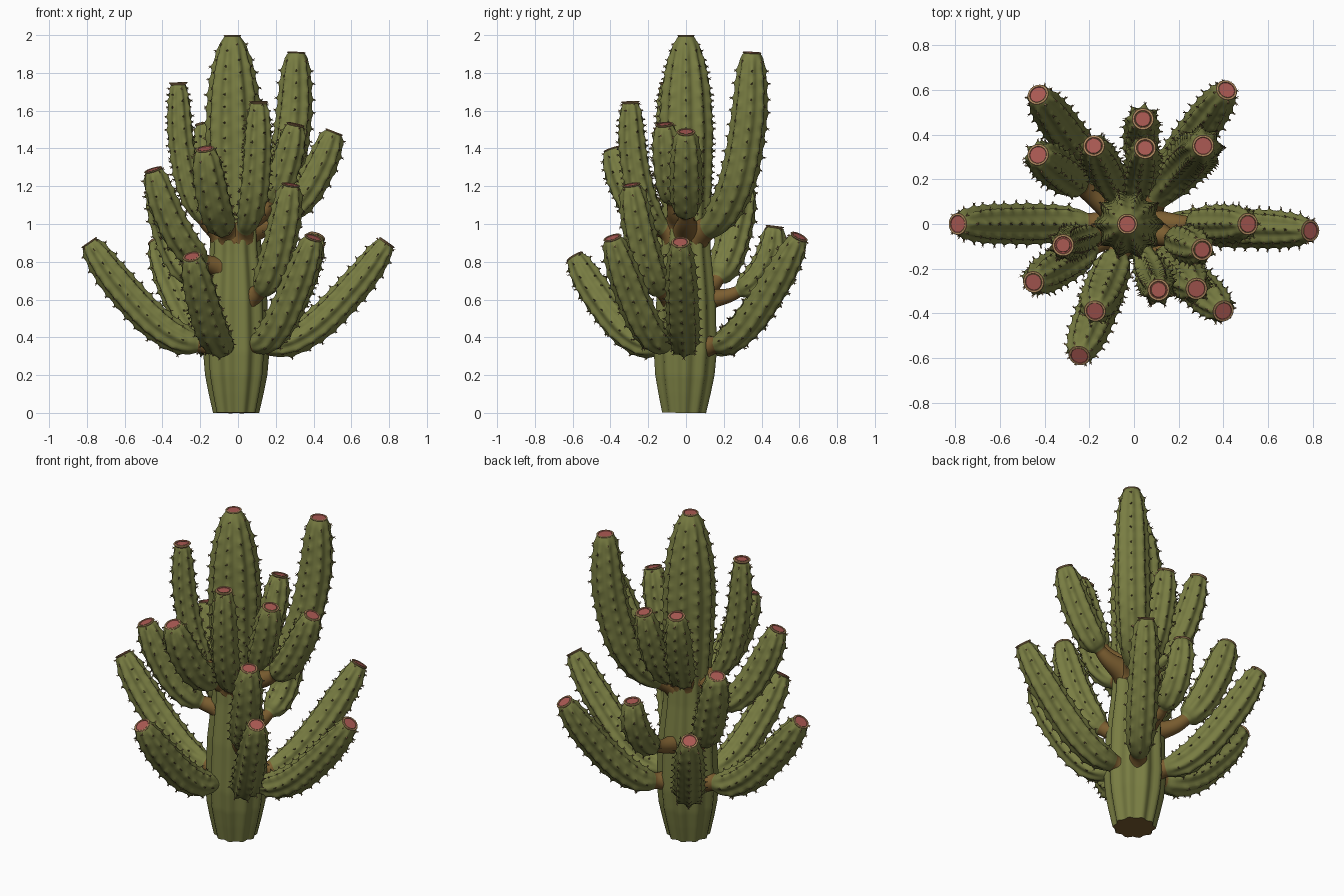
import bpy, bmesh, math, random
from mathutils import Vector

if "Cube" in bpy.data.objects:
    bpy.data.objects.remove(bpy.data.objects["Cube"])

random.seed(4)
UP = Vector((0, 0, 1))


def material(name, rgb):
    m = bpy.data.materials.new(name)
    m.diffuse_color = (*rgb, 1)
    m.use_nodes = True
    m.node_tree.nodes["Principled BSDF"].inputs["Base Color"].default_value = m.diffuse_color
    return m


GREEN, BROWN, TAN, RED, SPINE = range(5)
MATS = [material("cactus_green", (0.19, 0.205, 0.055)),
        material("woody_brown", (0.20, 0.112, 0.03)),
        material("rim_tan", (0.45, 0.27, 0.12)),
        material("tip_red", (0.40, 0.10, 0.085)),
        material("spine_brown", (0.18, 0.12, 0.055))]


def lerp_table(table, t):
    for (a, ra), (b, rb) in zip(table, table[1:]):
        if t <= b:
            return ra + (rb - ra) * max(0, (t - a) / (b - a))
    return table[-1][1]


def smooth_path(pts, step):
    """Catmull-Rom curve resampled at even arc length."""
    p = [pts[0] * 2 - pts[1]] + pts + [pts[-1] * 2 - pts[-2]]
    fine = []
    for i in range(1, len(p) - 2):
        a, b, c, d = p[i - 1:i + 3]
        for k in range(40):
            t = k / 40
            fine.append(0.5 * (2 * b + (c - a) * t + (2 * a - 5 * b + 4 * c - d) * t ** 2
                               + (3 * b - a - 3 * c + d) * t ** 3))
    fine.append(pts[-1])
    dist = [0]
    for a, b in zip(fine, fine[1:]):
        dist.append(dist[-1] + (b - a).length)
    n = max(8, round(dist[-1] / step))
    out, j = [], 0
    for i in range(n + 1):
        s = dist[-1] * i / n
        while j < len(fine) - 2 and dist[j + 1] < s:
            j += 1
        f = (s - dist[j]) / (dist[j + 1] - dist[j])
        out.append(fine[j].lerp(fine[j + 1], f))
    return out, dist[-1]


def add_spines(bm, p, out, along, side, mat):
    # cluster of three small thorns
    for k in range(3):
        a = k * 2.094 + random.random()
        d = (out + 0.8 * (along * math.cos(a) + side * math.sin(a))).normalized()
        u = d.cross(along if abs(d.dot(along)) < 0.9 else side).normalized()
        w = d.cross(u)
        base = [bm.verts.new(p - d * 0.004 + 0.0045 * (u * math.cos(q) + w * math.sin(q)))
                for q in (0, 2.094, 4.189)]
        top = bm.verts.new(p + d * random.uniform(0.009, 0.017))
        for i in range(3):
            f = bm.faces.new((base[i], base[(i + 1) % 3], top))
            f.material_index = mat


def ribbed_stem(name, pts, radius, ribs, neck=0.0, side_axis=None, spine_from=0.2, tip_r=0.04):
    """Ribbed tube along a path, with thorns and a flat coloured tip."""
    step, gap, depth = 0.0165, 0.075, 0.13
    path, length = smooth_path(pts, step)
    n, sides = len(path), ribs * 6
    bm = bmesh.new()
    rings = []

    def skin(a, b, mat):
        for i in range(len(a)):
            j = (i + 1) % len(a)
            bm.faces.new((a[i], a[j], b[j], b[i])).material_index = mat

    for i, c in enumerate(path):
        t = i / (n - 1)
        tan = (path[min(i + 1, n - 1)] - path[max(i - 1, 0)]).normalized()
        side = (side_axis - tan * side_axis.dot(tan)).normalized()
        other = tan.cross(side)
        r = radius(t)
        body = min(1, max(0, (t - neck) / 0.1)) if neck else 1
        body *= min(1, (1 - t) / 0.06)
        ring = []
        for k in range(sides):
            a = 2 * math.pi * k / sides
            d = side * math.cos(a) + other * math.sin(a)
            rib = 0.5 + 0.5 * math.cos(ribs * a)
            phase = t * length / gap + 0.5 * ((k + 3) // 6 % 2)
            spiny = spine_from < t < 0.985
            bump = max(0, math.cos(2 * math.pi * phase)) ** 2 * rib ** 2 * 0.011 * body * spiny
            p = c + d * (r * (1 - depth * body * (1 - rib)) + bump)
            ring.append(bm.verts.new(p))
            # thorns sit on the rib crests, at each bump
            if k % 6 == 0 and spiny and (phase + step / gap / 2) % 1 < step / gap:
                add_spines(bm, p, d, tan, side, TAN if (1 - t) * length < 0.06 else SPINE)
        if rings:
            skin(rings[-1], ring, BROWN if t <= neck + 0.015 and neck else GREEN)
        rings.append(ring)

    def tip_ring(rad, h):
        c = path[-1] + tan * h
        return [bm.verts.new(c + rad * (side * math.cos(2 * math.pi * k / sides)
                                        + other * math.sin(2 * math.pi * k / sides)))
                for k in range(sides)]
    # flared tan rim, then the red disc inside it
    prev = rings[-1]
    for rad, h, m in ((0.98, -0.014, TAN), (1.24, -0.003, TAN), (1.18, 0, TAN),
                      (0.98, 0, TAN), (0.92, -0.003, RED)):
        ring = tip_ring(tip_r * rad, h)
        skin(prev, ring, m)
        prev = ring
    bm.faces.new(prev).material_index = RED
    bm.faces.new(rings[0][::-1]).material_index = BROWN
    for f in bm.faces:
        f.smooth = f.material_index in (GREEN, BROWN) and len(f.verts) == 4
    me = bpy.data.meshes.new(name)
    bm.to_mesh(me)
    bm.free()
    for m in MATS:
        me.materials.append(m)
    bpy.context.collection.objects.link(bpy.data.objects.new(name, me))


# trunk
TRUNK = [(0, .122), (.05, .145), (.1, .165), (.16, .175), (.3, .165), (.42, .138), (.5, .13),
         (.6, .14), (.75, .148), (.85, .134), (.92, .108), (.97, .075), (.985, .058), (1, .036)]
ribbed_stem("trunk", [Vector((-.01, -.01, 0)), Vector((-.01, 0, .6)), Vector((-.02, 0, 1.3)),
                      Vector((-.03, 0, 2))],
            lambda t: lerp_table(TRUNK, t), 10, side_axis=Vector((1, 0, 0)), spine_from=0.56,
            tip_r=0.037)

# arm curves as (outward fraction, height fraction)
SHAPES = {"sweep": [(0, 0), (.25, .06), (.5, .265), (.8, .66), (1, 1)],
          "upright": [(0, 0), (.38, .08), (.73, .29), (.94, .63), (1, 1)],
          "lean": [(0, 0), (.32, .1), (.6, .32), (.84, .66), (1, 1)]}
BODY = [(0, .5), (.05, .74), (.14, .91), (.35, 1), (.7, .96), (.86, .84), (.94, .7), (.975, .59),
        (1, .42)]

# tip x, y, z, base z, shape, thickness, neck share, neck radius
ARMS = [
    (-.79, 0, .905, .36, "sweep", .09, .07, .048), (.79, -.03, .905, .35, "sweep", .087, .04, .05),
    (.415, .60, .935, .35, "sweep", .086, .08, .045), (-.43, .58, .91, .35, "sweep", .088, .05, .05),
    (-.245, -.59, .83, .35, "sweep", .09, .03, .05), (.40, -.39, .93, .36, "sweep", .088, .03, .05),
    (.28, -.29, 1.21, .61, "lean", .088, .11, .04), (.04, .47, .99, .60, "upright", .078, .29, .031),
    (-.43, .31, 1.21, .62, "lean", .09, .25, .035), (-.45, -.26, 1.29, .77, "lean", .085, .15, .038),
    (.11, -.295, 1.65, .96, "upright", .077, .07, .045), (-.175, -.39, 1.40, .96, "lean", .09, .1, .045),
    (-.317, -.095, 1.75, .97, "upright", .07, .12, .04), (-.18, .35, 1.53, 1.0, "lean", .08, .08, .045),
    (.05, .34, 1.49, 1.0, "lean", .078, .08, .045), (.31, .35, 1.91, .95, "upright", .098, .07, .06),
    (.305, -.115, 1.53, 1.03, "lean", .08, .25, .033), (.51, 0, 1.49, .97, "lean", .085, .28, .033)]

for i, (x, y, z, z0, shape, thick, neck, neck_r) in enumerate(ARMS):
    axis = Vector((-.015, 0, z0))
    out = Vector((x + .015, y, 0)).normalized()
    base = axis + out * (lerp_table(TRUNK, z0 / 2) - .045)
    reach = Vector((x - base.x, y - base.y, 0))
    pts = [base + reach * f + UP * (z - z0) * h for f, h in SHAPES[shape]]
    flare = .06 if i < 10 else .082

    def radius(t):
        # flared woody neck, then the green body
        if t < neck:
            return flare + (neck_r - flare) * (t / neck) ** 0.6
        u = (t - neck) / (1 - neck)
        grown = thick * lerp_table(BODY, u)
        return grown + (neck_r - thick * .5) * max(0, 1 - u / .05)

    level = "lower" if i < 6 else "middle" if i < 10 else "upper"
    ribbed_stem(f"{level}_arm_{i + 1}", pts, radius, 8, neck, UP.cross(out), neck + .08)
